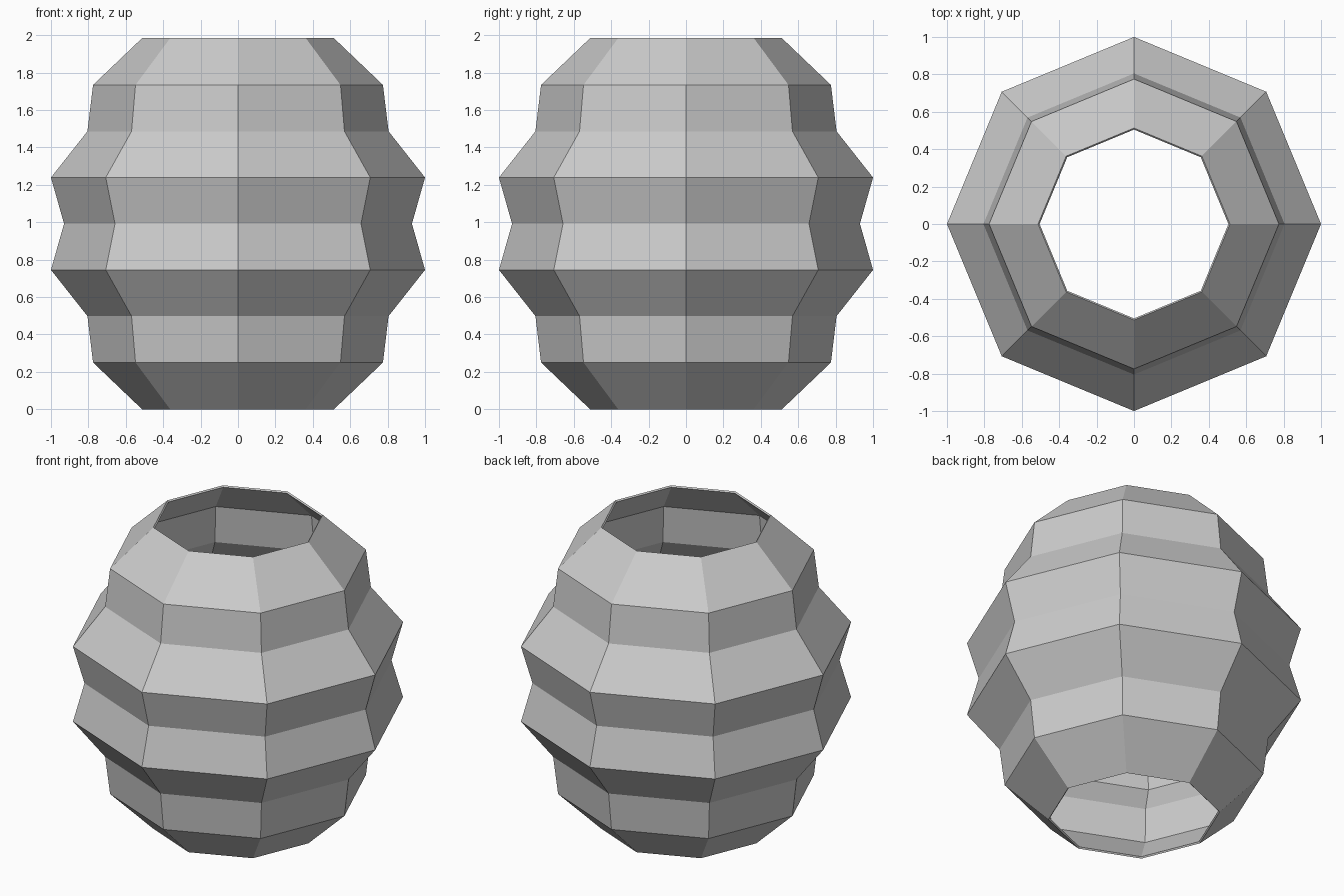
import bpy, bmesh
from math import cos, sin, pi

if "Cube" in bpy.data.objects:
    bpy.data.objects.remove(bpy.data.objects["Cube"])

SIDES = 8
# lower half of the profile (radius, height), mirrored about the waist
WAIST = 0.992
half = [(0.513, 0.0), (0.775, 0.25), (0.805, 0.498), (1.0, 0.745)]
profile = half + [(0.93, WAIST)] + [(r, 2 * WAIST - z) for r, z in reversed(half)]

# ribbed octagonal shell, open at both ends
bm = bmesh.new()
rings = [[bm.verts.new((r * cos(2 * pi * i / SIDES), r * sin(2 * pi * i / SIDES), z))
          for i in range(SIDES)] for r, z in profile]
for low, high in zip(rings, rings[1:]):
    for i in range(SIDES):
        j = (i + 1) % SIDES
        bm.faces.new((low[i], low[j], high[j], high[i]))

mesh = bpy.data.meshes.new("ribbed_shell")
bm.to_mesh(mesh)
bm.free()
shell = bpy.data.objects.new("ribbed_shell", mesh)
bpy.context.collection.objects.link(shell)

# thin wall, grown inwards
wall = shell.modifiers.new("wall", 'SOLIDIFY')
wall.thickness = 0.012
wall.offset = -1
